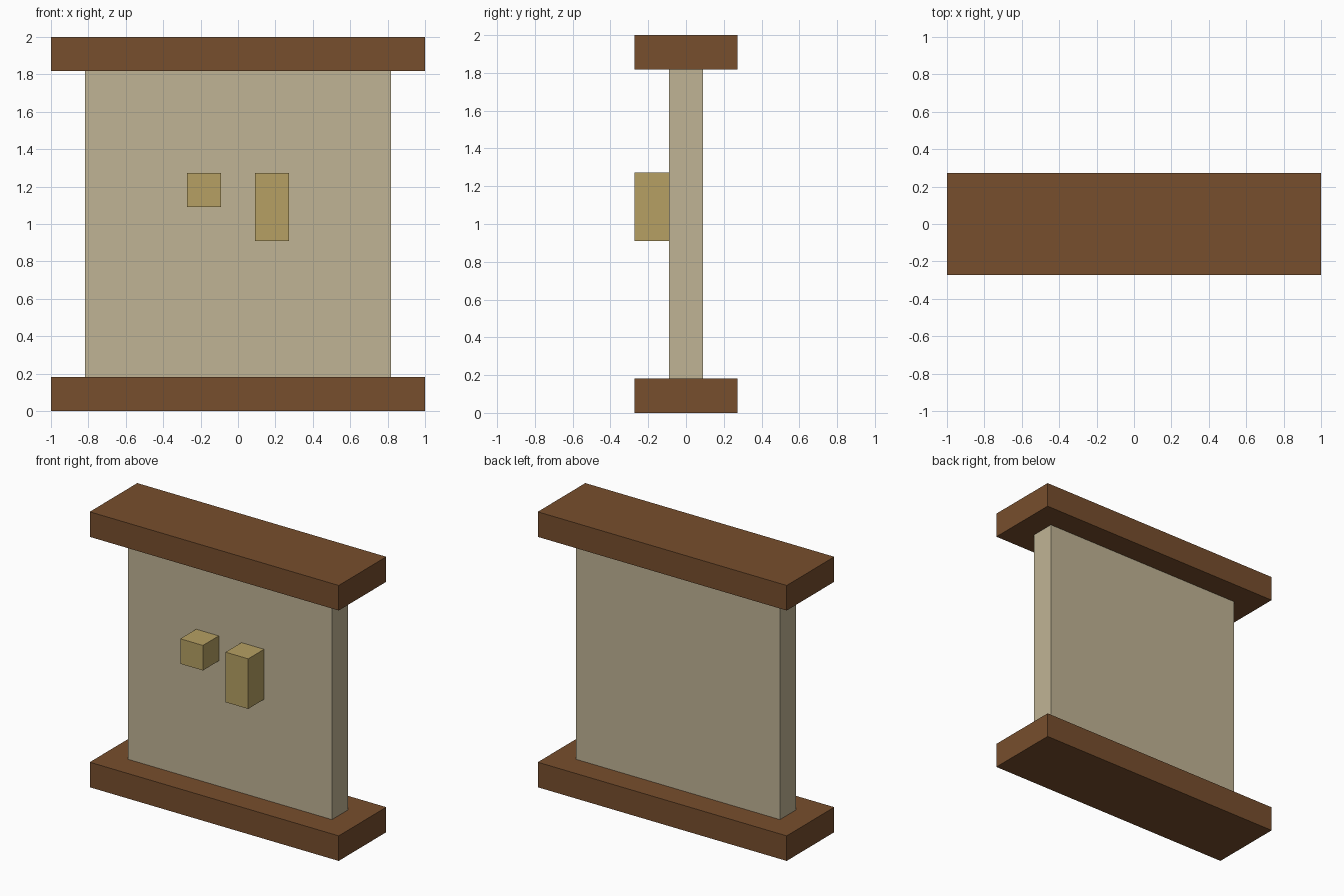
import bpy

cube = bpy.data.objects.get("Cube")
if cube:
    bpy.data.objects.remove(cube, do_unlink=True)

U = 1 / 11  # grid module of the whole piece


def material(name, rgb):
    """Flat material from 0-255 sRGB values."""
    lin = [((c / 255 + 0.055) / 1.055) ** 2.4 for c in rgb]
    mat = bpy.data.materials.new(name)
    mat.use_nodes = True
    mat.diffuse_color = (*lin, 1)
    bsdf = mat.node_tree.nodes["Principled BSDF"]
    bsdf.inputs["Base Color"].default_value = (*lin, 1)
    bsdf.inputs["Roughness"].default_value = 0.9
    return mat


def box(name, low, high, mat):
    """Box between two corners given in modules."""
    centre = [(a + b) / 2 * U for a, b in zip(low, high)]
    bpy.ops.mesh.primitive_cube_add(size=1, location=centre)
    ob = bpy.context.object
    ob.name = ob.data.name = name
    ob.scale = [(b - a) * U for a, b in zip(low, high)]
    bpy.ops.object.transform_apply(location=False, rotation=False, scale=True)
    ob.data.materials.append(mat)
    return ob


wood = material("dark wood", (119, 78, 45))
plaster = material("pale plaster", (192, 180, 149))
straw = material("straw yellow", (182, 160, 99))

# Matching slabs at the foot and the top
box("bottom_slab", (-11, -3, 0), (11, 3, 2), wood)
box("top_slab", (-11, -3, 20), (11, 3, 22), wood)

# Upright panel between the slabs
box("panel", (-9, -1, 2), (9, 1, 20), plaster)

# Blocks standing out from the front of the panel
box("short_block", (-3, -3, 12), (-1, -1, 14), straw)
box("tall_block", (1, -3, 10), (3, -1, 14), straw)
